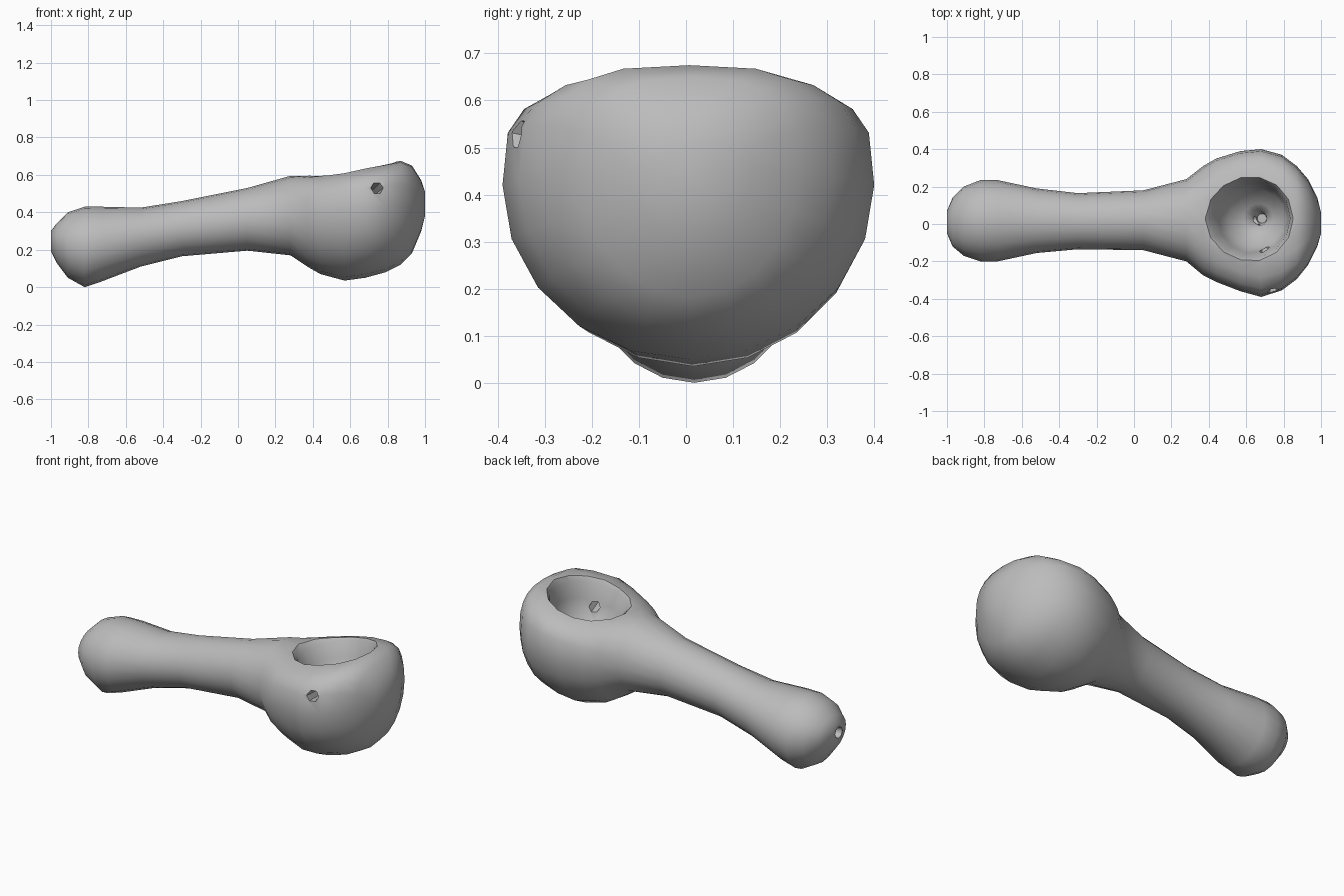
import bpy, bmesh, math
from mathutils import Vector, Matrix

cube = bpy.data.objects.get("Cube")
if cube:
    bpy.data.objects.remove(cube, do_unlink=True)

grey = bpy.data.materials.new("plain grey")
grey.use_nodes = True
grey.diffuse_color = (0.5, 0.5, 0.5, 1)
grey.node_tree.nodes["Principled BSDF"].inputs["Base Color"].default_value = grey.diffuse_color


def loft(name, rings):
    """Skin a list of equal-length point rings and cap both ends."""
    bm = bmesh.new()
    loops = [[bm.verts.new(p) for p in ring] for ring in rings]
    n = len(loops[0])
    for a, b in zip(loops, loops[1:]):
        for i in range(n):
            j = (i + 1) % n
            bm.faces.new((a[i], a[j], b[j], b[i]))
    bm.faces.new(loops[0])
    bm.faces.new(loops[-1])
    bmesh.ops.recalc_face_normals(bm, faces=bm.faces)
    mesh = bpy.data.meshes.new(name)
    bm.to_mesh(mesh)
    bm.free()
    mesh.materials.append(grey)
    obj = bpy.data.objects.new(name, mesh)
    bpy.context.collection.objects.link(obj)
    return obj


def section(x, right, left, bottom, middle, top, power, sides=20):
    """Cross-section across x; a lower power squares off the upper half."""
    ring = []
    for i in range(sides):
        a = 2 * math.pi * i / sides
        c, s = math.cos(a), math.sin(a)
        if s > 0:
            c = math.copysign(abs(c) ** power, c)
            s = s ** power
        y = (left + right) / 2 + (left - right) / 2 * c
        z = middle + s * (top - middle if s > 0 else middle - bottom)
        ring.append((x, y, z))
    return ring


def turned(name, profile, matrix, sides):
    """Turn (radius, height) pairs around the local z axis."""
    rings = [[matrix @ Vector((r * math.cos(2 * math.pi * i / sides),
                               r * math.sin(2 * math.pi * i / sides), h))
              for i in range(sides)] for r, h in profile]
    return loft(name, rings)


def tube(name, start, end, radius, sides=8):
    start, end = Vector(start), Vector(end)
    d = end - start
    m = Matrix.Translation(start) @ d.to_track_quat("Z", "Y").to_matrix().to_4x4()
    return turned(name, [(radius * 1.6, 0), (radius, 0.07), (radius, d.length)], m, sides)


# Outer body: mouth end, neck and round head in one skin
stations = [
    # x, right, left, bottom, middle, top, power
    (-1.0, -0.05, 0.07, 0.19, 0.25, 0.30, 1),
    (-0.97, -0.12, 0.14, 0.13, 0.24, 0.34, 1),
    (-0.91, -0.17, 0.20, 0.05, 0.23, 0.40, 1),
    (-0.82, -0.20, 0.235, 0.0, 0.22, 0.43, 1),
    (-0.73, -0.20, 0.235, 0.03, 0.23, 0.43, 1),
    (-0.52, -0.155, 0.19, 0.11, 0.27, 0.425, 1),
    (-0.3, -0.135, 0.165, 0.165, 0.31, 0.46, 1),
    (0.05, -0.14, 0.18, 0.195, 0.36, 0.53, 1),
    (0.28, -0.20, 0.24, 0.17, 0.38, 0.595, 0.95),
    (0.37, -0.275, 0.31, 0.11, 0.39, 0.595, 0.8),
    (0.44, -0.31, 0.35, 0.07, 0.40, 0.60, 0.7),
    (0.57, -0.36, 0.39, 0.035, 0.41, 0.62, 0.6),
    (0.68, -0.39, 0.40, 0.05, 0.42, 0.64, 0.58),
    (0.79, -0.355, 0.37, 0.08, 0.43, 0.66, 0.6),
    (0.87, -0.295, 0.31, 0.12, 0.44, 0.675, 0.65),
    (0.93, -0.22, 0.24, 0.18, 0.45, 0.65, 0.75),
    (0.98, -0.12, 0.14, 0.30, 0.46, 0.57, 0.9),
    (1.0, -0.05, 0.06, 0.38, 0.45, 0.51, 1),
]
body = loft("pipe_body", [section(*s) for s in stations])

# Hollows: tilted bowl, air channel and side hole
tilt = Matrix.Translation((0.62, 0.03, 0.62)) @ Matrix.Rotation(-0.17, 4, "Y")
cutters = [
    turned("bowl_cutter",
           [(0.33, 0.12), (0.25, 0.03), (0.215, -0.02), (0.19, -0.11), (0.155, -0.22),
            (0.08, -0.27), (0.04, -0.3), (0.025, -0.38)], tilt, 14),
    tube("channel_cutter", (-1.03, -0.01, 0.24), (0.67, 0.02, 0.28), 0.025),
    tube("side_hole_cutter", (0.755, -0.41, 0.54), (0.68, -0.05, 0.47), 0.03, 6),
]
for cutter in cutters:
    cutter.hide_render = True
    cutter.hide_viewport = False
    mod = body.modifiers.new(cutter.name, "BOOLEAN")
    mod.operation = "DIFFERENCE"
    mod.solver = "EXACT"
    mod.object = cutter

# Apply the cuts, then remove the helpers
bpy.context.view_layer.update()
graph = bpy.context.evaluated_depsgraph_get()
result = bpy.data.meshes.new_from_object(body.evaluated_get(graph))
body.modifiers.clear()
body.data = result
for cutter in cutters:
    bpy.data.objects.remove(cutter, do_unlink=True)

for o in bpy.context.selected_objects:
    o.select_set(False)
body.select_set(True)
bpy.context.view_layer.objects.active = body
bpy.ops.object.shade_smooth_by_angle(angle=math.radians(50))
